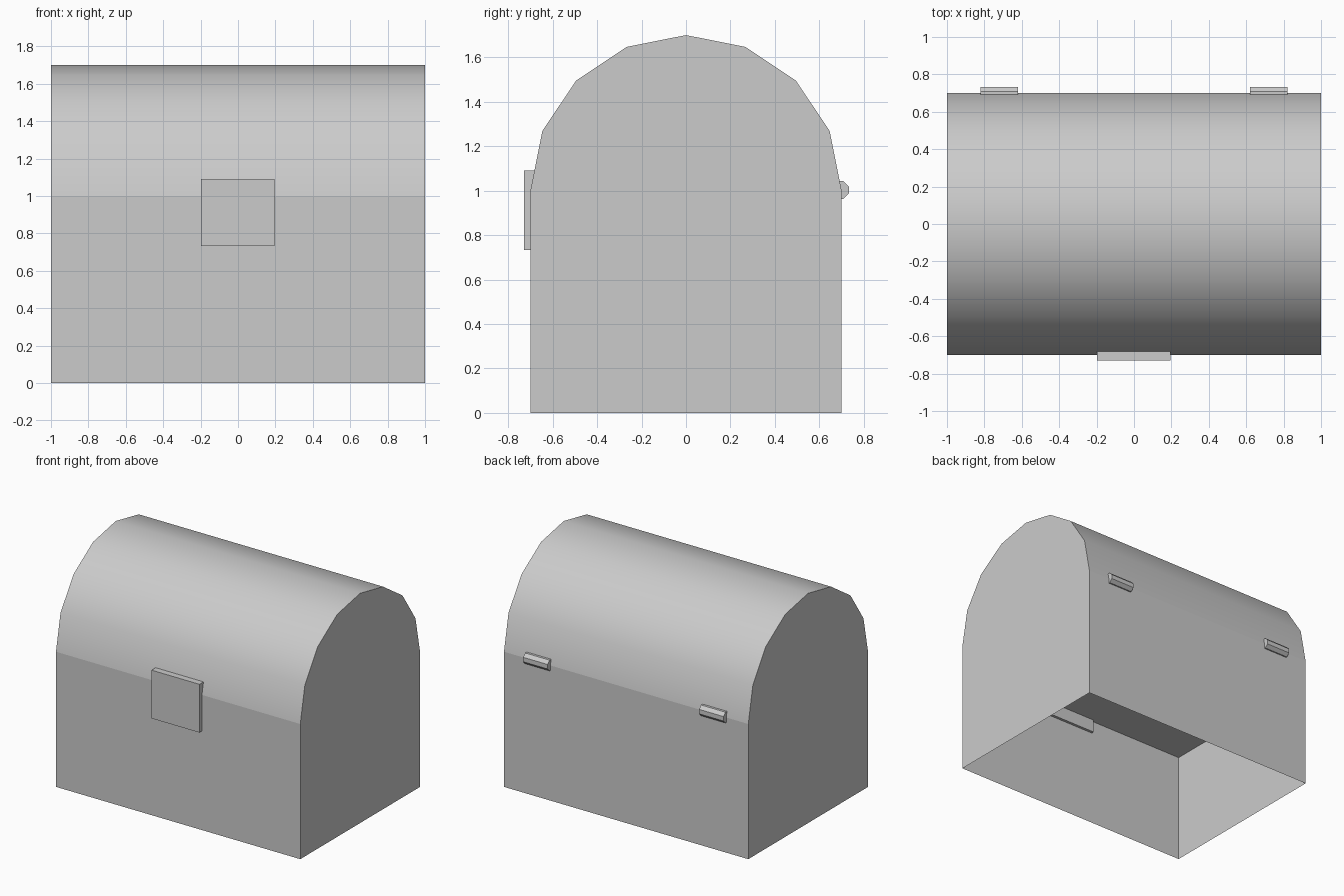
import bpy, bmesh, math
from mathutils import Matrix

if "Cube" in bpy.data.objects:
    bpy.data.objects.remove(bpy.data.objects["Cube"])

HALF_X, HALF_Y, SEAM_Z = 1.0, 0.70, 1.0
INNER_Z = 0.83


def finish(bm, name, smooth=False):
    mesh = bpy.data.meshes.new(name)
    bm.to_mesh(mesh)
    bm.free()
    obj = bpy.data.objects.new(name, mesh)
    bpy.context.collection.objects.link(obj)
    if smooth:
        bpy.ops.object.select_all(action='DESELECT')
        obj.select_set(True)
        bpy.context.view_layer.objects.active = obj
        bpy.ops.object.shade_smooth_by_angle(angle=math.radians(40))
    return obj


def box(bm, lo, hi):
    size = [b - a for a, b in zip(lo, hi)]
    mid = [(a + b) / 2 for a, b in zip(lo, hi)]
    return bmesh.ops.create_cube(
        bm, size=1, matrix=Matrix.Translation(mid) @ Matrix.Diagonal((*size, 1)))


# Chest body: thin walls, open underneath
bm = bmesh.new()
box(bm, (-HALF_X, -HALF_Y, 0), (HALF_X, HALF_Y, SEAM_Z))
bmesh.ops.delete(bm, geom=[f for f in bm.faces if abs(f.normal.z) > 0.9],
                 context='FACES_ONLY')
finish(bm, "chest_body")

# Raised inner panel seen through the open underside
bm = bmesh.new()
bmesh.ops.create_grid(bm, x_segments=1, y_segments=1, size=1,
                      matrix=Matrix.Translation((0, 0, INNER_Z))
                      @ Matrix.Diagonal((HALF_X, HALF_Y, 1, 1)))
bmesh.ops.reverse_faces(bm, faces=bm.faces[:])
finish(bm, "inner_panel")

# Barrel lid: eight-segment half round with end caps
bm = bmesh.new()
ends = []
for x in (-HALF_X, HALF_X):
    ends.append([bm.verts.new((x, HALF_Y * math.cos(math.pi * i / 8),
                               SEAM_Z + HALF_Y * math.sin(math.pi * i / 8)))
                 for i in range(9)])
left, right = ends
for i in range(8):
    bm.faces.new((left[i], right[i], right[i + 1], left[i + 1]))
bm.faces.new(left[::-1])
bm.faces.new(right)
bmesh.ops.recalc_face_normals(bm, faces=bm.faces[:])
# Make sure the curved shell faces outward
bm.normal_update()
if max(bm.faces, key=lambda f: f.calc_center_median().z).normal.z < 0:
    bmesh.ops.reverse_faces(bm, faces=bm.faces[:])
finish(bm, "lid", smooth=True)

# Lock plate on the front
bm = bmesh.new()
box(bm, (-0.197, -0.73, 0.733), (0.195, -0.68, 1.09))
finish(bm, "lock_plate")

# Octagonal hinge barrels on the back seam
for side, name in ((-1, "hinge_left"), (1, "hinge_right")):
    bm = bmesh.new()
    place = (Matrix.Translation((side * 0.72, 0.693, 1.003))
             @ Matrix.Rotation(math.radians(22.5), 4, 'X')
             @ Matrix.Rotation(math.radians(90), 4, 'Y'))
    bmesh.ops.create_cone(bm, cap_ends=True, segments=8, radius1=0.043,
                          radius2=0.043, depth=0.2, matrix=place)
    finish(bm, name, smooth=True)
